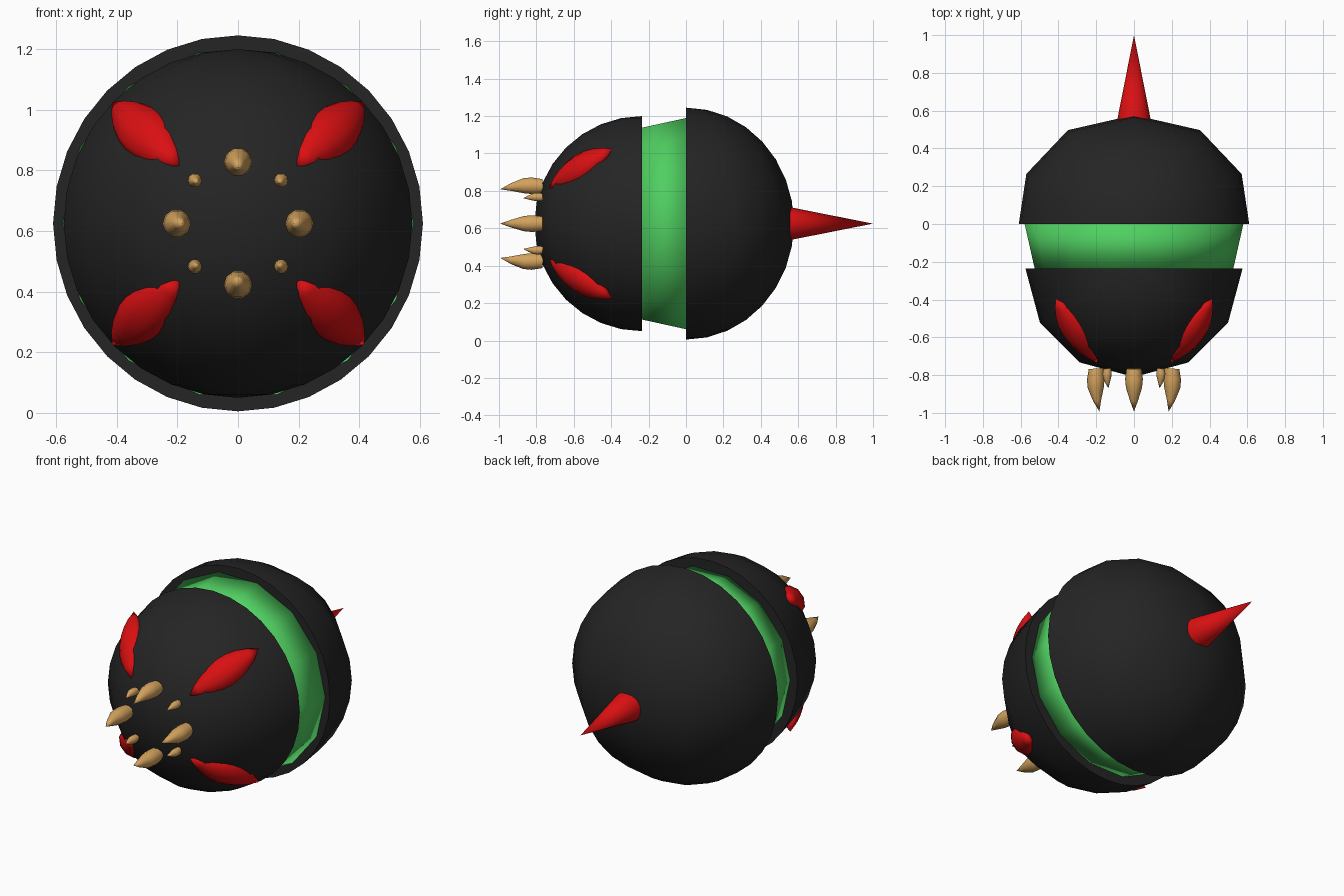
import bpy, bmesh
from math import sin, cos, pi, radians
from mathutils import Vector

cube = bpy.data.objects.get("Cube")
if cube:
    bpy.data.objects.remove(cube, do_unlink=True)

MID = 0.625  # height of the long axis


def material(name, rgb):
    m = bpy.data.materials.new(name)
    m.use_nodes = True
    m.diffuse_color = (*rgb, 1)
    m.node_tree.nodes["Principled BSDF"].inputs["Base Color"].default_value = (*rgb, 1)
    return m


black = material("shell black", (0.018, 0.018, 0.018))
green = material("band green", (0.08, 0.63, 0.12))
red = material("eye red", (0.7, 0.005, 0.006))
tan = material("tooth tan", (0.65, 0.36, 0.11))


def finish(bm, name, mat, angle=None):
    bmesh.ops.remove_doubles(bm, verts=bm.verts, dist=0.0005)
    bmesh.ops.recalc_face_normals(bm, faces=bm.faces)
    me = bpy.data.meshes.new(name)
    bm.to_mesh(me)
    bm.free()
    me.materials.append(mat)
    ob = bpy.data.objects.new(name, me)
    bpy.context.collection.objects.link(ob)
    bpy.ops.object.select_all(action='DESELECT')
    ob.select_set(True)
    bpy.context.view_layer.objects.active = ob
    if angle is None:
        bpy.ops.object.shade_smooth()
    else:
        bpy.ops.object.shade_smooth_by_angle(angle=radians(angle))
    return ob


def half_shell(name, outline, height, rings=16):
    """Half globe with upright poles; outline is half its plan, from rim to axis."""
    plan = outline + [(-x, y) for x, y in reversed(outline[:-1])]
    base = outline[0][1]
    bm = bmesh.new()
    arcs = []
    for x, y in plan:
        arc = []
        for i in range(rings + 1):
            a = pi * i / rings - pi / 2
            arc.append(bm.verts.new((x * cos(a), base + (y - base) * cos(a), MID + height * sin(a))))
        arcs.append(arc)
    for a, b in zip(arcs, arcs[1:]):
        for i in range(rings):
            bm.faces.new((a[i], a[i + 1], b[i + 1], b[i]))
    bm.faces.new(arcs[0] + arcs[-1][::-1])  # flat side
    return finish(bm, name, black, 50)


def spindle(name, centres, radii, sides, mat, out=(0, 0, 1), flat=1.0, angle=50):
    """Loft of rings along centres; flat squashes them in the out direction."""
    pts = [Vector(c) for c in centres]
    axis = (pts[-1] - pts[0]).normalized()
    out = Vector(out)
    n = (out - axis * out.dot(axis)).normalized()
    w = axis.cross(n)
    bm = bmesh.new()
    loops = []
    for c, r in zip(pts, radii):
        angles = [2 * pi * i / sides for i in range(sides)]
        loops.append([bm.verts.new(c + w * r * cos(a) + n * r * flat * sin(a)) for a in angles])
    for a, b in zip(loops, loops[1:]):
        for i in range(sides):
            j = (i + 1) % sides
            bm.faces.new((a[i], a[j], b[j], b[i]))
    for loop, r in ((loops[0], radii[0]), (loops[-1], radii[-1])):
        if r > 0.001:
            bm.faces.new(loop)
    return finish(bm, name, mat, angle)


# Two half shells with the tapered band between them
half_shell("back_shell", [(0.61, 0), (0.57, 0.265), (0.35, 0.497), (0, 0.577)], 0.62)
R = 0.575
half_shell("front_shell", [(R * cos(pi * k / 6), -0.235 - R * sin(pi * k / 6)) for k in range(4)], R)
spindle("middle_band", [(0, -0.24, MID), (0, 0.005, MID)], [0.525, 0.58], 14, green, angle=None)

# Tail sting
spindle("tail_sting", [(0, 0.555, MID), (0, 1, MID)], [0.088, 0], 16, red)

# Four lens shaped eyes, mirrored left/right and top/bottom
for sx, side in ((1, "left"), (-1, "right")):
    for sz, level in ((1, "upper"), (-1, "lower")):
        inner = Vector((0.195 * sx, -0.735, MID + 0.19 * sz))
        outer = Vector((0.415 * sx, -0.395, MID + 0.4 * sz))
        steps = [k / 8 for k in range(9)]
        spindle(f"{level}_{side}_eye",
                [inner.lerp(outer, t) for t in steps],
                [0.088 * (1 - (2 * t - 1) ** 2) for t in steps],
                10, red, out=(sx, -1, sz), flat=0.75)

# Ring of teeth, large and small in turn, hooked a little inward
for k in range(8):
    a = k * pi / 4
    big = k % 2 == 0
    length, radius = (0.228, 0.047) if big else (0.105, 0.024)
    centres, radii = [], []
    for t, r, lean in ((0, 0.85, 0), (0.25, 1, 0.05), (0.45, 0.9, 0.05),
                       (0.75, 0.45, -0.1), (1, 0, -0.35)):
        d = 0.2 + lean * radius
        centres.append((d * cos(a), -0.765 - length * t, MID + d * sin(a)))
        radii.append(radius * r)
    spindle(f"{'large' if big else 'small'}_tooth_{k // 2 + 1}", centres, radii, 10, tan)
